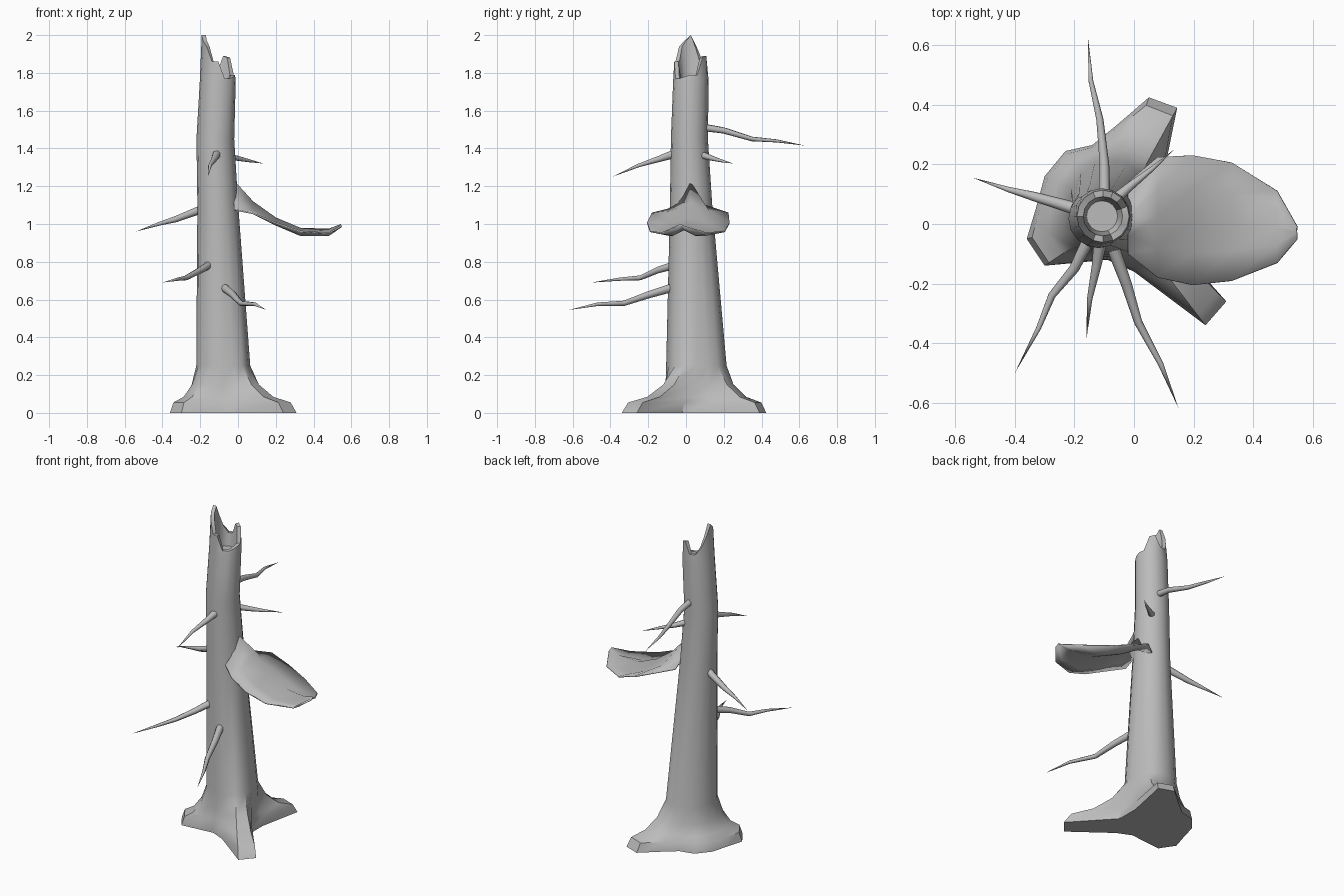
import bpy
import bmesh
import math
from mathutils import Vector

if "Cube" in bpy.data.objects:
    bpy.data.objects.remove(bpy.data.objects["Cube"])

bark = bpy.data.materials.new("grey_bark")
bark.use_nodes = True
bark.diffuse_color = (0.5, 0.5, 0.5, 1)
bark.node_tree.nodes["Principled BSDF"].inputs["Base Color"].default_value = (0.5, 0.5, 0.5, 1)


def bridge(bm, a, b):
    """Join two closed rings of vertices with quads."""
    for i in range(len(a)):
        j = (i + 1) % len(a)
        bm.faces.new((a[i], a[j], b[j], b[i]))


def finish(bm, name, angle=40):
    bmesh.ops.recalc_face_normals(bm, faces=bm.faces)
    mesh = bpy.data.meshes.new(name)
    bm.to_mesh(mesh)
    bm.free()
    mesh.materials.append(bark)
    obj = bpy.data.objects.new(name, mesh)
    bpy.context.collection.objects.link(obj)
    bpy.ops.object.select_all(action="DESELECT")
    obj.select_set(True)
    bpy.context.view_layer.objects.active = obj
    bpy.ops.object.shade_smooth_by_angle(angle=math.radians(angle))
    return obj


# Trunk: root footprint flaring up into a leaning hollow stem
SIDES = 16
footprint = [(.09, -.02), (.09, .12), (.145, .39), (.05, .425), (-.06, .33), (-.14, .265),
             (-.23, .245), (-.30, .16), (-.33, .05), (-.36, -.05), (-.30, -.14),
             (-.19, -.13), (-.09, -.12), (0, -.16), (.24, -.34), (.31, -.26)]
crown = [1.79, 1.79, 1.88, 1.89, 1.82, 1.82, 1.86, 1.93, 2.0, 1.97, 1.94,
         1.86, 1.86, 1.77, 1.77, 1.78]


def oval(cx, cy, rx, ry, z):
    ring = []
    for i in range(SIDES):
        a = math.tau * i / SIDES
        height = z[i] if isinstance(z, list) else z
        ring.append(Vector((cx + rx * math.cos(a), cy + ry * math.sin(a), height)))
    return ring


stem = oval(-.078, .055, .143, .16, .25)
rings = []
for reach, z in ((1, 0), (.88, .055), (.52, .085), (.22, .15)):
    rings.append([Vector((s.x + (f[0] - s.x) * reach, s.y + (f[1] - s.y) * reach, z))
                  for s, f in zip(stem, footprint)])
rings += [stem,
          oval(-.107, .027, .108, .112, 1.1),
          oval(-.12, .018, .1, .098, 1.45),
          oval(-.107, .026, .095, .094, 1.76),
          oval(-.104, .026, .088, .088, crown),
          oval(-.104, .026, .066, .066, crown),
          oval(-.107, .026, .052, .052, 1.74)]
bm = bmesh.new()
loops = [[bm.verts.new(p) for p in ring] for ring in rings]
for low, high in zip(loops, loops[1:]):
    bridge(bm, low, high)
bm.faces.new(loops[0])
bm.faces.new(loops[-1])
finish(bm, "trunk")


# Branches: bent tapering tubes ending in a point
def branch(name, points, radius, sides=7):
    pts = [Vector(p) for p in points]
    bm = bmesh.new()
    previous = None
    for k, p in enumerate(pts[:-1]):
        along = (pts[k + 1] - pts[max(k - 1, 0)]).normalized()
        side = along.cross(Vector((0, 0, 1))).normalized()
        up = side.cross(along)
        r = radius * (1 - .6 * k / (len(pts) - 2))
        ring = [bm.verts.new(p + r * (side * math.cos(math.tau * i / sides)
                                      + up * math.sin(math.tau * i / sides)))
                for i in range(sides)]
        if previous:
            bridge(bm, previous, ring)
        else:
            bm.faces.new(ring)
        previous = ring
    tip = bm.verts.new(pts[-1])
    for i in range(sides):
        bm.faces.new((previous[i], previous[(i + 1) % sides], tip))
    finish(bm, name, 60)


branch("back_branch", [(-.1, .07, 1.515), (-.1, .2, 1.495), (-.115, .35, 1.45),
                       (-.145, .48, 1.44), (-.155, .63, 1.415)], .021)
branch("side_branch", [(-.16, .04, 1.09), (-.33, .09, 1.025), (-.42, .115, 1.0),
                       (-.54, .155, .96)], .024)
branch("back_twig", [(-.08, .07, 1.37), (-.01, .13, 1.35), (.06, .185, 1.335),
                     (.135, .25, 1.32)], .021)
branch("front_upper_branch", [(-.11, -.05, 1.375), (-.125, -.14, 1.345),
                              (-.148, -.25, 1.31), (-.16, -.39, 1.25)], .024)
branch("front_side_branch", [(-.15, -.05, .785), (-.2, -.15, .755), (-.275, -.24, .715),
                             (-.32, -.35, .708), (-.4, -.5, .69)], .022)
branch("front_lower_branch", [(-.08, -.05, .67), (-.025, -.2, .625), (.015, -.33, .58),
                              (.09, -.47, .575), (.15, -.62, .545)], .024)

# Bracket: ridged, drooping sheet with an upturned tip
# station: x, front y, back y, ridge z, flank z, edge z
stations = [(-.02, -.10, .14, 1.23, 1.11, 1.08), (.08, -.18, .225, 1.12, 1.07, 1.06),
            (.2, -.205, .23, 1.035, 1.0, 1.01), (.33, -.19, .205, .98, .945, .965),
            (.48, -.13, .11, .975, .945, .955), (.545, -.05, -.01, 1.0, .995, .99)]
bm = bmesh.new()
rows = []
for x, front, back, ridge, flank, edge in stations:
    mid = (front + back) / 2
    rows.append([bm.verts.new(p) for p in (
        (x, front, edge), (x, (front + mid) / 2, flank), (x, mid, ridge),
        (x, (back + mid) / 2, flank), (x, back, edge))])
for a, b in zip(rows, rows[1:]):
    for i in range(4):
        bm.faces.new((a[i], b[i], b[i + 1], a[i + 1]))
bracket = finish(bm, "bracket", 50)
shell = bracket.modifiers.new("thickness", "SOLIDIFY")
shell.thickness = .008
